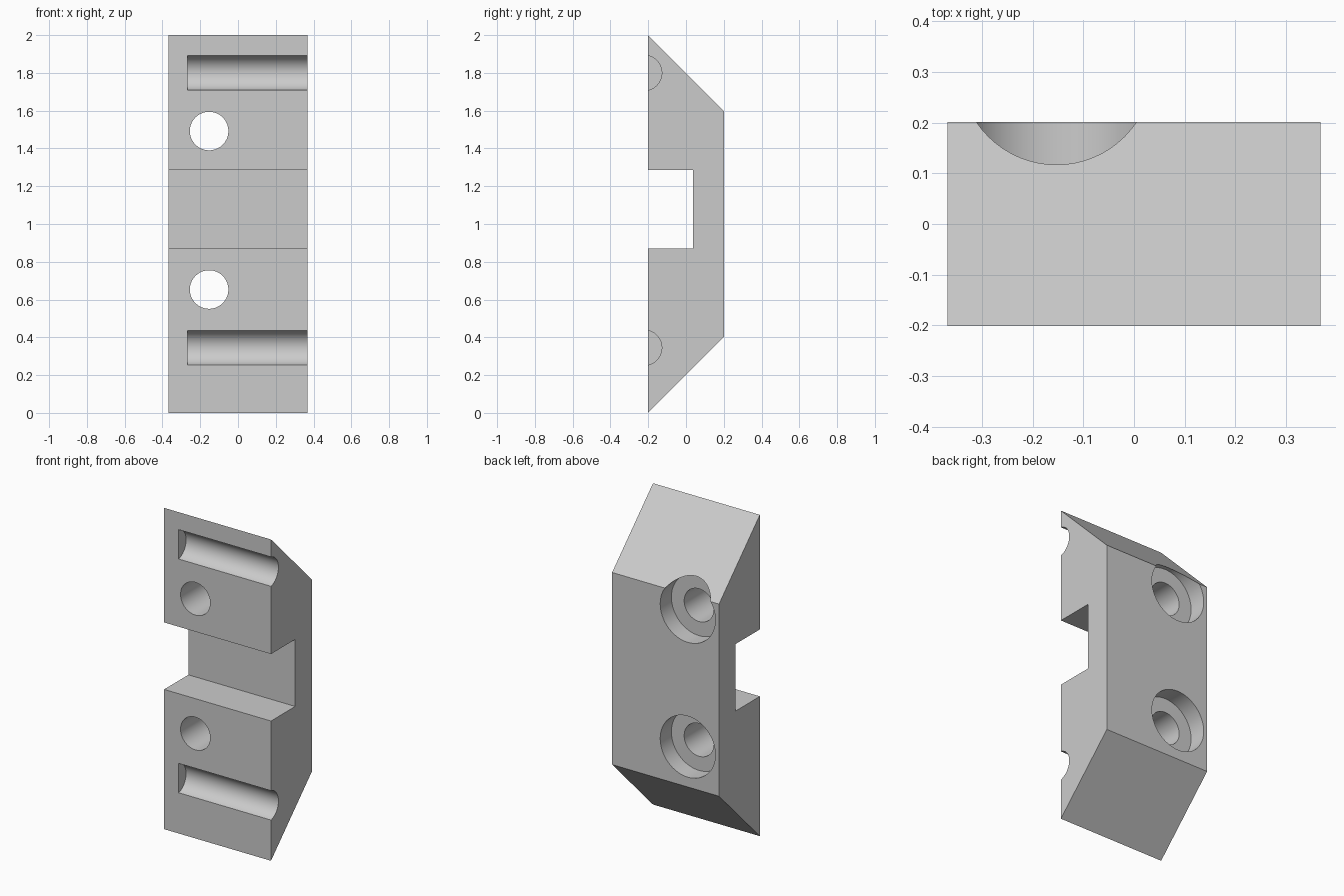
import bpy, bmesh, math
from mathutils import Matrix, Vector

cube = bpy.data.objects.get("Cube")
if cube:
    bpy.data.objects.remove(cube, do_unlink=True)

HALF_W, HALF_D, HEIGHT = 0.368, 0.201, 2.0
HOLE_X, HOLE_ZS = -0.153, (0.653, 1.492)
GROOVE_ZS = (0.345, 1.80)

grey = bpy.data.materials.new("light grey")
grey.use_nodes = True
colour = (0.6, 0.6, 0.6, 1)
grey.diffuse_color = colour
grey.node_tree.nodes["Principled BSDF"].inputs["Base Color"].default_value = colour


def add_object(name, bm):
    bmesh.ops.recalc_face_normals(bm, faces=bm.faces)
    mesh = bpy.data.meshes.new(name)
    bm.to_mesh(mesh)
    bm.free()
    mesh.materials.append(grey)
    obj = bpy.data.objects.new(name, mesh)
    bpy.context.collection.objects.link(obj)
    return obj


def cylinder(name, start, end, radius):
    start, end = Vector(start), Vector(end)
    axis = end - start
    turn = axis.to_track_quat("Z", "Y").to_matrix().to_4x4()
    bm = bmesh.new()
    bmesh.ops.create_cone(bm, cap_ends=True, segments=64, radius1=radius,
                          radius2=radius, depth=axis.length,
                          matrix=Matrix.Translation((start + end) / 2) @ turn)
    return add_object(name, bm)


# Block: side profile with bevelled ends and a front notch, extruded across x
profile = [(-HALF_D, 0), (HALF_D, 2 * HALF_D), (HALF_D, HEIGHT - 2 * HALF_D),
           (-HALF_D, HEIGHT), (-HALF_D, 1.287), (0.037, 1.287),
           (0.037, 0.87), (-HALF_D, 0.87)]
bm = bmesh.new()
side = bm.faces.new([bm.verts.new((-HALF_W, y, z)) for y, z in profile])
extruded = bmesh.ops.extrude_face_region(bm, geom=[side])["geom"]
bmesh.ops.translate(bm, vec=(2 * HALF_W, 0, 0),
                    verts=[v for v in extruded if isinstance(v, bmesh.types.BMVert)])
if side.is_valid and len(bm.faces) < len(profile) + 2:
    bm.faces.new([v for v in side.verts])
block = add_object("mounting_block", bm)

# Cutters: bolt holes, counterbores at the back, round grooves at the front
cutters = []
for z in HOLE_ZS:
    cutters.append(cylinder("bolt_hole_cutter", (HOLE_X, -0.4, z), (HOLE_X, 0.4, z), 0.102))
    cutters.append(cylinder("counterbore_cutter", (HOLE_X, HALF_D - 0.11, z),
                            (HOLE_X, 0.4, z), 0.19))
for z in GROOVE_ZS:
    cutters.append(cylinder("groove_cutter", (-0.268, -0.222, z), (0.5, -0.222, z), 0.094))

# Carve the block and discard the cutters
bpy.context.view_layer.objects.active = block
for cutter in cutters:
    mod = block.modifiers.new("carve", "BOOLEAN")
    mod.operation, mod.solver, mod.object = "DIFFERENCE", "EXACT", cutter
    bpy.ops.object.modifier_apply(modifier=mod.name)
    bpy.data.objects.remove(cutter, do_unlink=True)

for obj in bpy.context.selected_objects:
    obj.select_set(False)
block.select_set(True)
bpy.ops.object.shade_smooth_by_angle(angle=math.radians(30))
